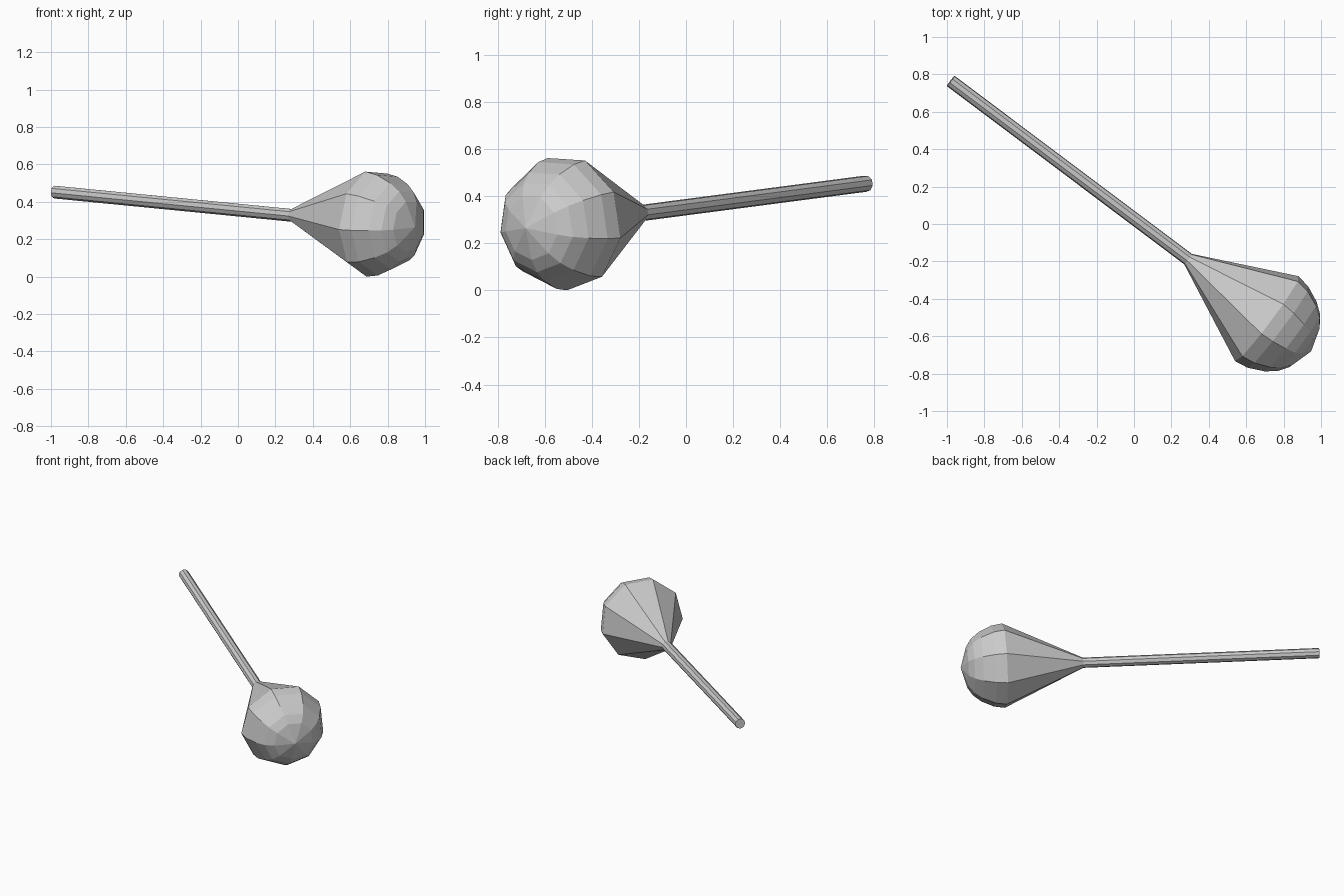
import bpy, bmesh
from math import cos, sin, radians, pi
from mathutils import Vector, Matrix

if "Cube" in bpy.data.objects:
    bpy.data.objects.remove(bpy.data.objects["Cube"])

SIDES = 9
start = Vector((-0.98, 0.765, 0.453))   # centre of handle end
tip = Vector((0.947, -0.681, 0.264))    # apex of the rounded head

# Local frame: z along the shaft, x horizontal, y roughly up
axis = (tip - start).normalized()
side = Vector((-axis.y, axis.x, 0)).normalized()
up = axis.cross(side)
frame = Matrix((side, up, axis)).transposed().to_4x4()
frame.translation = start


def lathe(name, profile, cap_start=False):
    """Revolve (distance, radius) pairs into a flat-faced nine-sided solid."""
    bm = bmesh.new()
    prev = None
    for d, r in profile:
        if r == 0:
            ring = [bm.verts.new((0, 0, d))]
        else:
            ring = [bm.verts.new((r * cos(a), r * sin(a), d))
                    for a in (radians(27) + 2 * pi * i / SIDES for i in range(SIDES))]
        if prev is None:
            if cap_start:
                bm.faces.new(ring)
        else:
            for i in range(SIDES):
                j = (i + 1) % SIDES
                if len(ring) == 1:
                    bm.faces.new((prev[i], prev[j], ring[0]))
                else:
                    bm.faces.new((prev[i], prev[j], ring[j], ring[i]))
        prev = ring
    bmesh.ops.recalc_face_normals(bm, faces=bm.faces)
    mesh = bpy.data.meshes.new(name)
    bm.to_mesh(mesh)
    bm.free()
    obj = bpy.data.objects.new(name, mesh)
    obj.matrix_world = frame
    bpy.context.collection.objects.link(obj)
    return obj


length = (tip - start).length
neck, rim = 1.592, length - 0.292

# Slim straight handle with closed end
lathe("handle", [(0, 0.035), (neck, 0.035)], cap_start=True)

# Flared cone ending in a faceted dome
dome = [(0, 0.288), (0.074, 0.276), (0.158, 0.237), (0.213, 0.194), (0.25, 0.139), (0.292, 0)]
lathe("head", [(neck, 0.035)] + [(rim + d, r) for d, r in dome])
